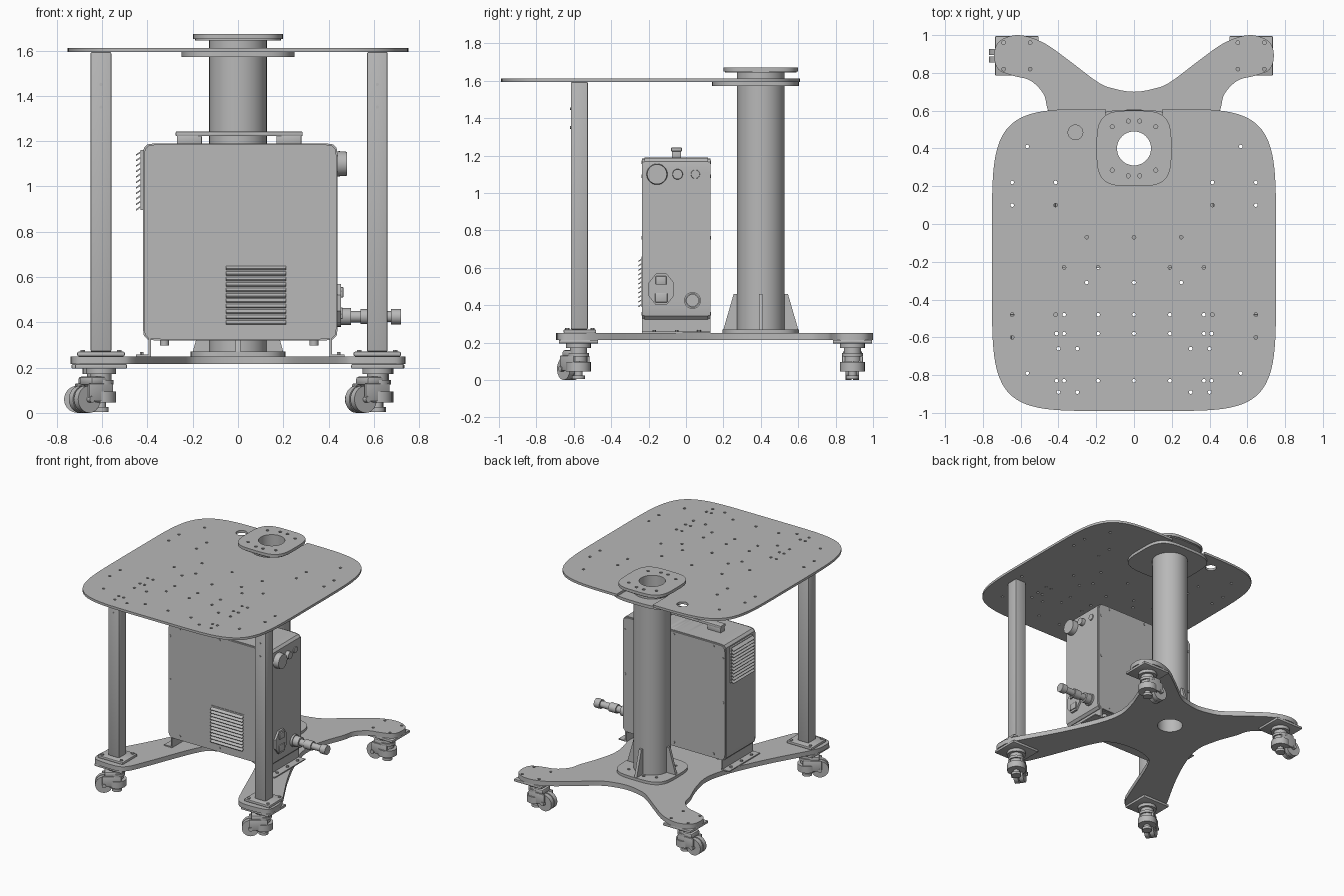
import bpy, bmesh
from math import sin, cos, pi, radians
from mathutils import Matrix, Vector

cube = bpy.data.objects.get("Cube")
if cube:
    bpy.data.objects.remove(cube)

grey = bpy.data.materials.new("machine grey")
grey.use_nodes = True
GREY = (0.48, 0.48, 0.48, 1)
grey.diffuse_color = GREY
grey.node_tree.nodes["Principled BSDF"].inputs["Base Color"].default_value = GREY

UPRIGHT = Matrix.Rotation(radians(90), 4, 'X')                      # local z -> -y
SIDE = Matrix(((0, 0, 1), (1, 0, 0), (0, 1, 0))).to_4x4()           # local z -> +x
IDENT = Matrix.Identity(4)


def finish(name, bm, matrix=IDENT):
    bm.transform(matrix)
    bmesh.ops.recalc_face_normals(bm, faces=bm.faces)
    mesh = bpy.data.meshes.new(name)
    bm.to_mesh(mesh)
    bm.free()
    mesh.materials.append(grey)
    mesh.shade_smooth()
    mesh.set_sharp_from_angle(angle=radians(32))
    obj = bpy.data.objects.new(name, mesh)
    bpy.context.collection.objects.link(obj)
    return obj


def box(name, lo, hi, bevel=0.0, matrix=IDENT):
    lo, hi = Vector(lo), Vector(hi)
    bm = bmesh.new()
    bmesh.ops.create_cube(bm, size=1)
    for v in bm.verts:
        v.co = (lo + hi) / 2 + v.co * (hi - lo)
    if bevel:
        bmesh.ops.bevel(bm, geom=bm.edges[:], offset=bevel, segments=2,
                        profile=0.5, affect='EDGES')
    return finish(name, bm, matrix)


def rod(name, a, b, r1, r2=None, segments=28, matrix=IDENT):
    a, b = Vector(a), Vector(b)
    bm = bmesh.new()
    turn = (b - a).to_track_quat('Z', 'Y').to_matrix().to_4x4()
    bmesh.ops.create_cone(bm, cap_ends=True, segments=segments, radius1=r1,
                          radius2=r1 if r2 is None else r2, depth=(b - a).length,
                          matrix=Matrix.Translation((a + b) / 2) @ turn)
    return finish(name, bm, matrix)


def ring(cx, cy, r, n=48):
    return [(cx + r * cos(2 * pi * i / n), cy + r * sin(2 * pi * i / n)) for i in range(n)]


def squircle(cx, cy, w, h, power, n=96):
    pts = []
    for i in range(n):
        t = pi / 2 + 2 * pi * (i + 0.5) / n
        c, s = cos(t), sin(t)
        k = (abs(c) ** power + abs(s) ** power) ** (-1 / power)
        pts.append((cx + w * c * k, cy + h * s * k))
    return pts


def smooth_loop(points, steps=5):
    """Closed Catmull-Rom curve through the points."""
    p, out = [Vector(q) for q in points], []
    n = len(p)
    for i in range(n):
        a, b, c, d = p[i - 1], p[i], p[(i + 1) % n], p[(i + 2) % n]
        for s in range(steps):
            t = s / steps
            q = 0.5 * (2 * b + (c - a) * t + (2 * a - 5 * b + 4 * c - d) * t * t
                       + (3 * b - a - 3 * c + d) * t ** 3)
            out.append(tuple(q))
    return out


def plate(name, z0, z1, outline, holes=(), matrix=IDENT):
    """Flat outline with holes, extruded from z0 to z1."""
    curve = bpy.data.curves.new(name, 'CURVE')
    curve.dimensions, curve.fill_mode = '2D', 'BOTH'
    curve.extrude = (z1 - z0) / 2
    for loop in [outline, *holes]:
        spline = curve.splines.new('POLY')
        spline.points.add(len(loop) - 1)
        for pt, (x, y) in zip(spline.points, loop):
            pt.co = (x, y, 0, 1)
        spline.use_cyclic_u = True
    temp = bpy.data.objects.new(name + "_outline", curve)
    bpy.context.collection.objects.link(temp)
    graph = bpy.context.evaluated_depsgraph_get()
    mesh = bpy.data.meshes.new_from_object(temp.evaluated_get(graph))
    bm = bmesh.new()
    bm.from_mesh(mesh)
    bpy.data.objects.remove(temp)
    bpy.data.meshes.remove(mesh)
    bmesh.ops.remove_doubles(bm, verts=bm.verts, dist=1e-5)
    return finish(name, bm, matrix @ Matrix.Translation((0, 0, (z0 + z1) / 2)))


COL_Y = 0.4
bore = ring(0, COL_Y, 0.09)

# Base: four-armed plate, half outline from back centre to front centre
half = [(.10, .715), (.19, .75), (.35, .87), (.48, .96), (.61, 1), (.71, .97), (.74, .9),
        (.72, .82), (.64, .785), (.55, .76), (.48, .69), (.455, .6), (.40, .45), (.37, .28),
        (.42, .08), (.55, -.2), (.71, -.49), (.735, -.6), (.72, -.67), (.65, -.69),
        (.52, -.69), (.46, -.65), (.4, -.52), (.25, -.15), (.16, -.05)]
outline = [(0, .7)] + half + [(0, -.02)] + [(-x, y) for x, y in reversed(half)]
lobe_holes = [ring(s * x, y, .01, 8) for s in (-1, 1) for x in (.55, .69) for y in (.82, .96)]
plate("base_plate", .215, .25, smooth_loop(outline), [bore] + lobe_holes)

# Column with its flanges and gussets
plate("column", .25, 1.66, ring(0, COL_Y, .127, 64), [bore])
bolts = [ring(s * x, COL_Y + t * y, .011, 10) for s in (-1, 1) for t in (-1, 1)
         for x, y in ((.03, .145), (.115, .115))]
plate("column_foot_flange", .25, .27, squircle(0, COL_Y, .21, .205, 3.6), [bore] + bolts)
plate("table_support_flange", 1.572, 1.594, squircle(0, .372, .25, .232, 3.6), [bore])
plate("top_flange", 1.65, 1.672, squircle(0, COL_Y, .198, .2, 3.6), [bore] + bolts)
plate("top_flange_lip", 1.644, 1.65, squircle(0, COL_Y, .19, .192, 3.6), [bore])
for i in range(4):
    place = Matrix.Translation((0, COL_Y, 0)) @ Matrix.Rotation(i * pi / 2, 4, 'Z') @ UPRIGHT
    plate(f"gusset_{i + 1}", -.01, .01, [(.115, .27), (.2, .27), (.145, .46), (.115, .46)],
          matrix=place)

# Table top: slotted at the back for the column, drilled in rows
edge = [p for p in squircle(0, -.19, .752, .8, 5.5, 160) if not (abs(p[0]) < .15 and p[1] > 0)]
slot = [(.15 * cos(i * pi / 16), COL_Y - .15 * sin(i * pi / 16)) for i in range(17)]
edge += [(.15, .608)] + slot + [(-.15, .608)]
six = (.37, .19)
rows = {.41: (.565,), .22: (.645, .415), .1: (.645, .415), -.07: (.25, 0), -.23: six,
        -.31: (.25, 0), -.48: (.645, .415, .37, .19, 0), -.58: (.41, .37, .19, 0),
        -.6: (.645,), -.66: (.4, .3), -.79: (.565,), -.83: (.41, .37, .19, 0), -.89: (.4, .3)}
drilled = [ring(s * x, y, .01, 8) for y, xs in rows.items() for x in xs
           for s in ((-1, 1) if x else (1,))]
drilled.append(ring(-.31, .485, .039, 32))
plate("table_top", 1.594, 1.612, edge, drilled)

# Front posts
for s, side in ((-1, "right"), (1, "left")):
    x = .61 * s + .005
    box(f"{side}_post_plate", (x - .105, -.655, .25), (x + .105, -.48, .27), .006)
    box(f"{side}_post", (x - .046, -.616, .27), (x + .046, -.524, 1.594), .008)
    for j, z in enumerate((1.35, 1.45)):
        rod(f"{side}_post_screw_{j + 1}", (x, -.62, z), (x, -.6, z), .007, segments=10)
    for dx in (-.08, .08):
        for y in (-.635, -.5):
            rod(f"{side}_post_bolt", (x + dx, y, .265), (x + dx, y, .278), .011, segments=6)


# Levelling casters, wheel trailing towards local -x
def caster(name, x, y, angle):
    box(name + "_mount", (x - .115, y - .105, .195), (x + .115, y + .105, .215), .005)
    m = Matrix.Translation((x, y, 0)) @ Matrix.Rotation(angle, 4, 'Z')
    for part, z0, z1, r in (("swivel", .172, .195, .066), ("neck", .1, .172, .046),
                            ("collar", .125, .145, .056), ("dial", .045, .095, .066),
                            ("foot_stem", .02, .045, .022), ("foot", .005, .025, .034)):
        rod(f"{name}_{part}", (0, 0, z0), (0, 0, z1), r, matrix=m)
    for s in (-1, 1):
        box(name + "_fork", (-.1, s * .047 - .008, .05), (.03, s * .047 + .008, .13), .006, m)
        rod(name + "_wheel", (-.088, s * .004, .06), (-.088, s * .036, .06), .06, matrix=m)
    box(name + "_bridge", (-.085, -.05, .122), (0, .05, .16), .012, m)
    rod(name + "_axle", (-.088, -.06, .06), (-.088, .06, .06), .014, matrix=m)


for s, side in ((-1, "right"), (1, "left")):
    caster(f"front_{side}_caster", .61 * s + .005, -.575, radians(35))
    caster(f"back_{side}_caster", .62 * s, .89, 0)

# Cabinet on angle brackets
plate("cabinet", -.118, .222, squircle(.01, .755, .43, .435, 28, 160), matrix=UPRIGHT)
for name, z0, z1 in (("back", -.13, -.118), ("front", .222, .234)):
    plate(f"cabinet_{name}_panel", z0, z1, squircle(.01, .755, .425, .43, 28, 160), matrix=UPRIGHT)
for y0, y1 in ((-.238, -.23), (.126, .134)):
    for x in (-.32, .01, .335):
        for z in (.355, 1.165):
            rod("panel_screw", (x, y0, z), (x, y1, z), .009, segments=10)
    for x in (-.4, .415):
        for z in (.76, 1.09):
            rod("panel_screw", (x, y0, z), (x, y1, z), .009, segments=10)
for s in (-1, 1):
    x = .01 + s * .4
    box("bracket_wall", (x - .005, -.234, .25), (x + .005, .13, .335))
    box("bracket_foot", (min(x, x + s * .06), -.234, .25), (max(x, x + s * .06), .13, .258))
    for y in (-.17, -.05, .07):
        rod("bracket_bolt", (x + s * .035, y, .256), (x + s * .035, y, .268), .01, segments=6)
    for y in (-.17, .07):
        rod("rubber_foot", (.005 + s * .33, y, .298), (.005 + s * .33, y, .325), .02)

# Carry handle
box("handle_bar", (-.275, -.08, 1.222), (.285, -.022, 1.242), .004)
for x in (-.27, .17):
    box("handle_foot", (x, -.076, 1.185), (x + .11, -.026, 1.224), .003)

# Louvred vents on the front and the right side
box("front_vent", (-.055, -.238, .39), (.215, -.23, .66))
box("side_vent", (-.43, -.18, .895), (-.415, .08, 1.16))
for i in range(11):
    z = .4 + i * .0242
    tilt = Matrix.Translation((.08, -.243, z)) @ Matrix.Rotation(radians(35), 4, 'X')
    box(f"front_slat_{i + 1}", (-.133, -.014, -.003), (.133, .012, .003), 0, tilt)
    tilt = Matrix.Translation((-.437, -.05, z + .505)) @ Matrix.Rotation(radians(-35), 4, 'Y')
    box(f"side_slat_{i + 1}", (-.016, -.128, -.003), (.014, .128, .003), 0, tilt)

# Controls on the left side
for name, y, z, r, reach in (("large_knob", -.155, 1.1, .056, .482),
                             ("small_knob", -.045, 1.1, .028, .468),
                             ("indicator", .05, 1.1, .024, .446)):
    rod(name + "_collar", (.43, y, z), (.446, y, z), r * .85)
    rod(name, (.44, y, z), (reach, y, z), r, r * .94)
inlet = [(-.16, .4), (-.105, .4), (-.065, .45), (-.065, .52), (-.105, .57), (-.16, .57),
         (-.2, .52), (-.2, .45)]
plate("power_inlet", .435, .455, inlet, matrix=SIDE)
box("power_switch", (.45, -.162, .51), (.465, -.105, .555), .003)
box("power_socket", (.45, -.165, .415), (.462, -.1, .465), .003)

# Cable plug
for name, x0, x1, r in (("flange", .435, .455, .045), ("nut", .455, .5, .038),
                        ("barrel", .5, .58, .025), ("sleeve", .54, .6, .033),
                        ("neck", .6, .68, .024), ("tail", .675, .72, .034)):
    rod("plug_" + name, (x0, .035, .425), (x1, .035, .425), r, segments=20)
